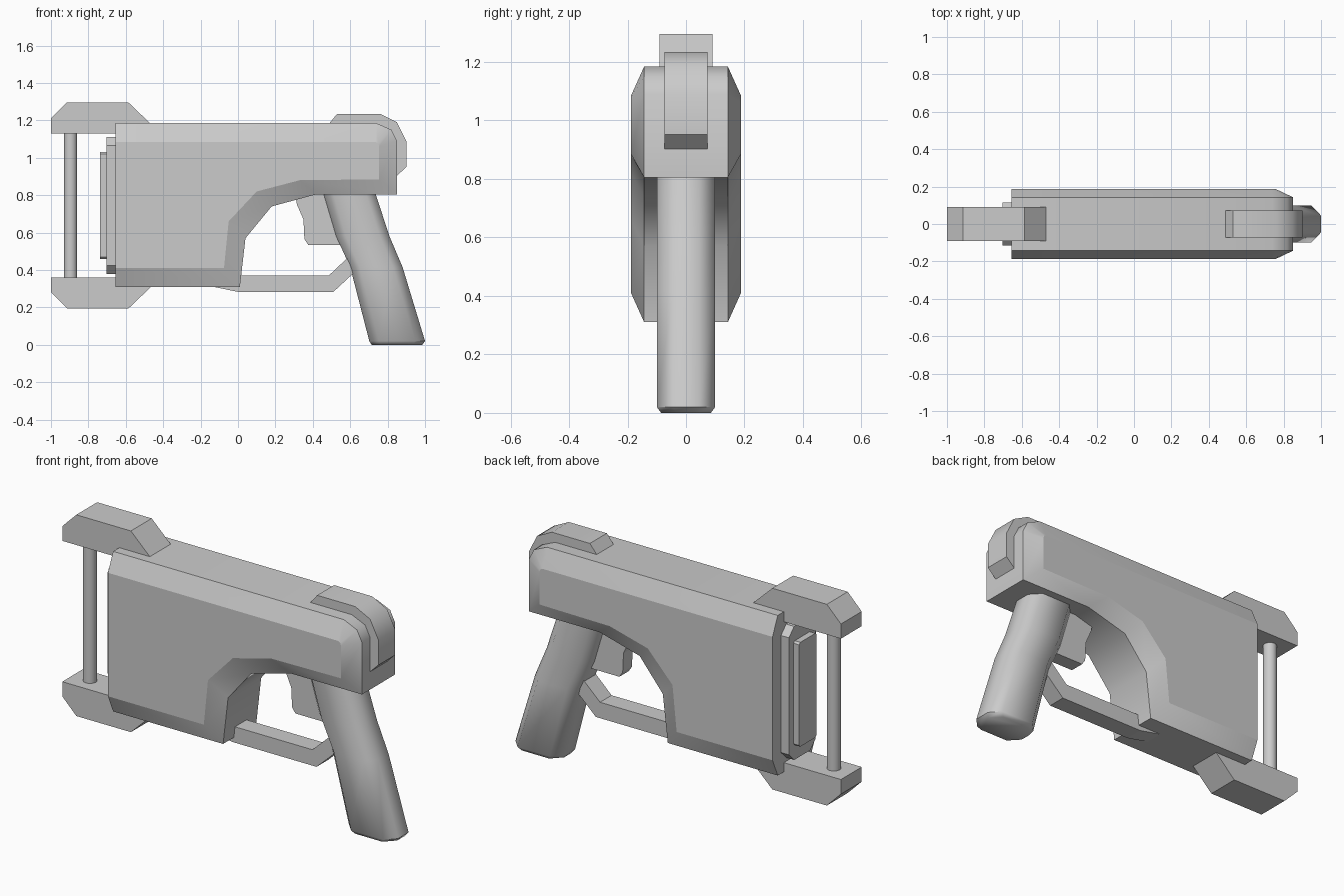
import bpy
import bmesh
import math

cube = bpy.data.objects.get("Cube")
if cube:
    bpy.data.objects.remove(cube, do_unlink=True)

grey = bpy.data.materials.new("plain grey")
grey.use_nodes = True
grey.diffuse_color = (0.6, 0.6, 0.6, 1)
grey.node_tree.nodes["Principled BSDF"].inputs["Base Color"].default_value = (0.6, 0.6, 0.6, 1)


def loft(name, loops, smooth=None, sharp_loops=False):
    """Skin matching closed loops of points and cap both ends."""
    bm = bmesh.new()
    rings = [[bm.verts.new(p) for p in loop] for loop in loops]
    n = len(rings[0])
    for a, b in zip(rings, rings[1:]):
        for i in range(n):
            j = (i + 1) % n
            bm.faces.new((a[i], a[j], b[j], b[i]))
    bm.faces.new(rings[0])
    bm.faces.new(rings[-1])
    bmesh.ops.recalc_face_normals(bm, faces=bm.faces)
    if sharp_loops:
        for ring in rings:
            for i in range(n):
                bm.edges.get((ring[i - 1], ring[i])).smooth = False
    mesh = bpy.data.meshes.new(name)
    bm.to_mesh(mesh)
    bm.free()
    mesh.materials.append(grey)
    obj = bpy.data.objects.new(name, mesh)
    bpy.context.collection.objects.link(obj)
    if smooth:
        bpy.ops.object.select_all(action="DESELECT")
        obj.select_set(True)
        bpy.context.view_layer.objects.active = obj
        bpy.ops.object.shade_smooth_by_angle(angle=math.radians(smooth), keep_sharp_edges=True)
    return obj


def plate(name, profile, half, smooth=None):
    """Side profile extruded evenly across the width."""
    return loft(name, [[(x, y, z) for x, z in profile] for y in (-half, half)], smooth)


def octagon(a, b, cut_a, cut_b):
    """Rectangle of half sizes a, b with its corners cut."""
    return [(a, -b + cut_b), (a, b - cut_b), (a - cut_a, b), (-a + cut_a, b),
            (-a, b - cut_b), (-a, -b + cut_b), (-a + cut_a, -b), (a - cut_a, -b)]


# Main body: the side panels are a smaller outline, giving bevelled flanks
outer = [(-.655, .31), (.01, .31), (.04, .57), (.18, .74), (.42, .805), (.85, .805),
         (.85, 1.09), (.82, 1.15), (.74, 1.185), (-.655, 1.185)]
inner = [(-.655, .41), (-.075, .41), (-.05, .66), (.10, .82), (.33, .88), (.755, .885),
         (.755, 1.06), (.75, 1.078), (.735, 1.085), (-.655, 1.085)]
loft("body", [[(x, y, z) for x, z in outline] for outline, y in
              ((inner, -.188), (outer, -.143), (outer, .143), (inner, .188))], 40, True)

# Stepped plates on the front end
for name, x0, a, b, cut in (("front_plate", -.703, .115, .365, .045),
                            ("front_inner_plate", -.737, .075, .285, .01)):
    ring = octagon(a, b, cut, cut)
    loft(name, [[(x, y, z + .745) for y, z in ring] for x in (x0, -.6)])

# Upper and lower brackets, mirrored about the middle height
bracket = [(-1, 1.13), (-1, 1.21), (-.915, 1.295), (-.585, 1.295), (-.465, 1.18), (-.465, 1.13)]
plate("upper_bracket", bracket, .09)
plate("lower_bracket", [(x, 1.49 - z) for x, z in bracket], .09)

# Upright rod between the brackets
bpy.ops.mesh.primitive_cylinder_add(vertices=16, radius=.035, depth=.82, location=(-.895, 0, .745))
rod = bpy.context.object
rod.name = "front_rod"
rod.data.materials.append(grey)
bpy.ops.object.shade_smooth_by_angle(angle=math.radians(40))

# Raised strap wrapping over the rear corner
plate("rear_strap", [(.485, 1.18), (.53, 1.235), (.76, 1.235), (.85, 1.19), (.9, 1.09),
                     (.9, .952), (.85, .903), (.7, .903), (.7, 1.1), (.5, 1.1)], .073, 40)

# Trigger and its guard
plate("trigger", [(.30, .84), (.315, .75), (.35, .67), (.355, .565), (.375, .535),
                  (.56, .535), (.6, .84)], .04)
plate("trigger_guard", [(-.13, .31), (0, .283), (.51, .283), (.62, .385), (.62, .5),
                        (.575, .455), (.485, .37), (-.1, .37)], .05)

# Slanted grip with rounded corners
loops = []
for z, left, right, half in ((0, .715, .985, .085), (.02, .702, 1, .1), (.415, .60, .88, .1),
                             (.58, .525, .81, .1), (.9, .43, .705, .1)):
    ring = octagon((right - left) / 2, half, .052, .055)
    loops.append([((left + right) / 2 + x, y, z) for x, y in ring])
loft("grip", loops, 50)
